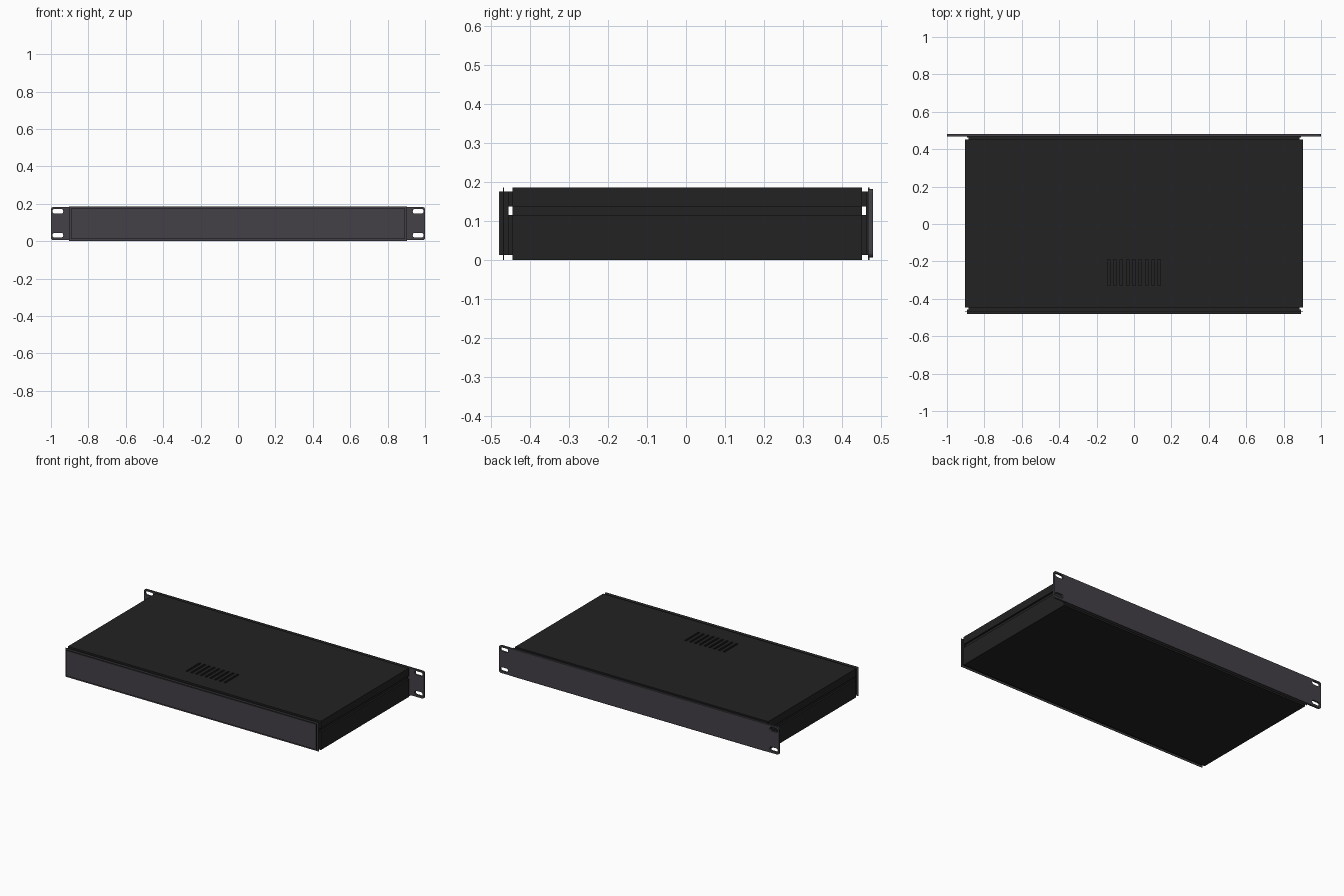
import bpy, bmesh, math

if "Cube" in bpy.data.objects:
    bpy.data.objects.remove(bpy.data.objects["Cube"])


def material(name, colour):
    m = bpy.data.materials.new(name)
    m.diffuse_color = (*colour, 1)
    m.use_nodes = True
    m.node_tree.nodes["Principled BSDF"].inputs["Base Color"].default_value = m.diffuse_color
    return m


BLACK = material("black metal", (0.016, 0.016, 0.016))
GREY = material("dark grey panel", (0.056, 0.052, 0.061))


def finish(name, bm, mat):
    me = bpy.data.meshes.new(name)
    bmesh.ops.recalc_face_normals(bm, faces=bm.faces)
    bm.to_mesh(me)
    bm.free()
    ob = bpy.data.objects.new(name, me)
    bpy.context.collection.objects.link(ob)
    me.materials.append(mat)
    return ob


def add_box(bm, x, y, z):
    vs = bmesh.ops.create_cube(bm, size=1)["verts"]
    for v in vs:
        for i, (a, b) in enumerate((x, y, z)):
            v.co[i] = a if v.co[i] < 0 else b


def box(name, x, y, z, mat=BLACK):
    bm = bmesh.new()
    add_box(bm, x, y, z)
    return finish(name, bm, mat)


def add_rounded(bm, x, z, y, r, n=5):
    """Rounded rectangle in the xz plane, extruded along y."""
    pts = []
    corners = ((x[1] - r, z[1] - r), (x[0] + r, z[1] - r),
               (x[0] + r, z[0] + r), (x[1] - r, z[0] + r))
    for q, (cx, cz) in enumerate(corners):
        for i in range(n + 1):
            a = math.pi / 2 * (q + i / n)
            pts.append((cx + r * math.cos(a), cz + r * math.sin(a)))
    face = bm.faces.new([bm.verts.new((px, y[0], pz)) for px, pz in pts])
    new = bmesh.ops.extrude_face_region(bm, geom=[face])["geom"]
    for v in new:
        if isinstance(v, bmesh.types.BMVert):
            v.co.y = y[1]


def cut(ob, cutter):
    mod = ob.modifiers.new("cut", "BOOLEAN")
    mod.object = cutter
    mod.operation = "DIFFERENCE"
    mod.solver = "EXACT"
    cutter.hide_render = True
    cutter.hide_viewport = True


# Case sheets, with vent slots through the top
W, Y0, Y1 = 0.904, -0.446, 0.452
top = box("top_cover", (-W, W), (Y0, Y1), (0.176, 0.186))
box("bottom_cover", (-W, W), (Y0, Y1), (0.0, 0.012))
bm = bmesh.new()
for i in range(9):
    x = (i - 4) * 0.034
    add_box(bm, (x - 0.007, x + 0.007), (-0.33, -0.19), (0.15, 0.2))
cut(top, finish("vent_cutter", bm, BLACK))

# Side walls with a long groove, and inner flanges that reach both panels
for s, side in ((-1, "left"), (1, "right")):
    def span(a, b):
        return tuple(sorted((s * a, s * b)))
    box(side + "_wall_upper", span(0.885, W), (Y0, Y1), (0.137, 0.176))
    box(side + "_wall_lower", span(0.885, W), (Y0, Y1), (0.012, 0.115))
    box(side + "_groove_floor", span(0.88, 0.893), (Y0, Y1), (0.115, 0.137))
    box(side + "_flange_upper", span(0.872, 0.885), (-0.456, 0.465), (0.137, 0.176))
    box(side + "_flange_lower", span(0.872, 0.885), (-0.456, 0.465), (0.012, 0.115))

# Strips closing the gap between the covers and the end panels
for end, y in (("front", (-0.456, Y0)), ("back", (Y1, 0.463))):
    box(end + "_upper_strip", (-0.885, 0.885), y, (0.166, 0.176))
    box(end + "_lower_strip", (-0.885, 0.885), y, (0.012, 0.022))

# Closed end panel: black frame, thin rim plate and grey face
box("end_frame", (-0.893, 0.893), (-0.478, -0.456), (0.012, 0.176))
box("end_rim", (-W, W), (-0.47, -0.467), (0.0, 0.186), GREY)
box("end_face", (-0.893, 0.893), (-0.48, -0.478), (0.012, 0.176), GREY)

# Rack panel with rounded corners and four mounting slots
box("rack_panel_frame", (-0.893, 0.893), (0.463, 0.468), (0.012, 0.176))
box("rack_panel_rim", (-W, W), (0.467, 0.471), (0.0, 0.186), GREY)
bm = bmesh.new()
add_rounded(bm, (-1, 1), (0.006, 0.182), (0.468, 0.48), 0.012)
panel = finish("rack_panel", bm, GREY)
bm = bmesh.new()
for s in (-1, 1):
    for z in (0.032, 0.160):
        add_rounded(bm, (s * 0.963 - 0.029, s * 0.963 + 0.029),
                    (z - 0.0125, z + 0.0125), (0.45, 0.5), 0.012)
cut(panel, finish("slot_cutter", bm, GREY))
